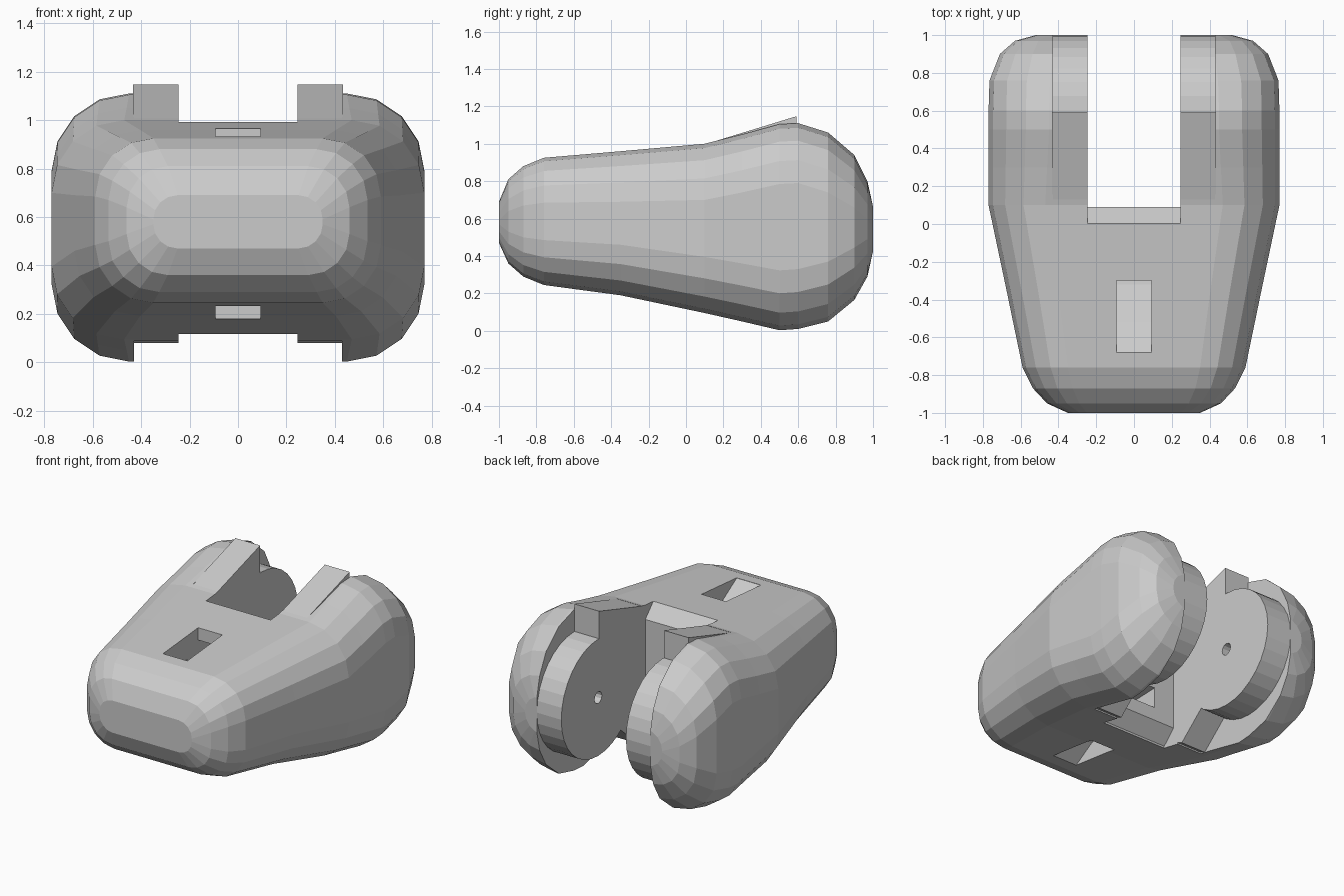
import bpy, bmesh, math
from mathutils import Matrix

if "Cube" in bpy.data.objects:
    bpy.data.objects.remove(bpy.data.objects["Cube"])


def make_object(name, bm):
    bmesh.ops.recalc_face_normals(bm, faces=bm.faces)
    mesh = bpy.data.meshes.new(name)
    bm.to_mesh(mesh)
    bm.free()
    obj = bpy.data.objects.new(name, mesh)
    bpy.context.collection.objects.link(obj)
    return obj


def loft(name, rings):
    bm = bmesh.new()
    loops = [[bm.verts.new(p) for p in ring] for ring in rings]
    n = len(loops[0])
    for a, b in zip(loops, loops[1:]):
        for i in range(n):
            j = (i + 1) % n
            bm.faces.new((a[i], a[j], b[j], b[i]))
    bm.faces.new(loops[0])
    bm.faces.new(loops[-1])
    return make_object(name, bm)


def prism(name, x0, x1, profile):
    """Extrude a (y, z) profile between x0 and x1."""
    return loft(name, [[(x, y, z) for y, z in profile] for x in (x0, x1)])


def cylinder(name, x0, x1, y, z, radius, sides):
    ring = [(y + radius * math.cos(2 * math.pi * i / sides),
             z + radius * math.sin(2 * math.pi * i / sides)) for i in range(sides)]
    return prism(name, x0, x1, ring)


def section(y, hw, z0, z1, r, steps=4):
    """Rounded rectangle across the body at depth y."""
    pts = []
    corners = [(hw - r, z1 - r, 0), (r - hw, z1 - r, 90),
               (r - hw, z0 + r, 180), (hw - r, z0 + r, 270)]
    for cx, cz, start in corners:
        for k in range(steps + 1):
            a = math.radians(start + 90 * k / steps)
            pts.append((cx + r * math.cos(a), y, cz + r * math.sin(a)))
    return pts


def boolean(target, tool, operation):
    mod = target.modifiers.new("bool", 'BOOLEAN')
    mod.operation = operation
    mod.solver = 'EXACT'
    mod.object = tool
    deps = bpy.context.evaluated_depsgraph_get()
    mesh = bpy.data.meshes.new_from_object(target.evaluated_get(deps))
    target.modifiers.clear()
    target.data = mesh
    bpy.data.objects.remove(tool)


# Rounded, tapered outer shell: y, half width, bottom, top, corner radius
body = loft("joint_body", [section(*s) for s in [
    (-1.00, .35, .47, .69, .10),
    (-0.95, .46, .36, .81, .17),
    (-0.87, .535, .29, .88, .21),
    (-0.76, .59, .245, .925, .24),
    (-0.35, .675, .19, .96, .27),
    (0.10, .77, .095, 1.00, .30),
    (0.30, .77, .05, 1.05, .31),
    (0.50, .77, .003, 1.105, .32),
    (0.60, .77, .01, 1.11, .32),
    (0.76, .765, .05, 1.06, .32),
    (0.90, .71, .165, .94, .28),
    (0.97, .63, .29, .80, .20),
    (1.00, .52, .42, .67, .12)]])

# Wide gap between the two fork cheeks
boolean(body, prism("gap_cutter", -.43, .43,
                    [(.13, -.5), (1.5, -.5), (1.5, 1.6), (.13, 1.6)]), 'DIFFERENCE')

# Inner webs with a stop at the top, and round pivot bosses
for s in (-1, 1):
    web = prism("web", s * .235, s * .433,
                [(.06, .90), (.12, 1.003), (.59, 1.147), (.59, .56),
                 (.42, .30), (.17, .08), (.06, .13)])
    boolean(body, web, 'UNION')
    boolean(body, cylinder("boss", s * .245, s * .47, .60, .56, .40, 32), 'UNION')

# Centre slot with bevelled end face
boolean(body, prism("slot_cutter", -.245, .245,
                    [(0, -.3), (0, .13), (.09, .22), (.09, .90), (0, .995),
                     (0, 1.4), (1.5, 1.4), (1.5, -.3)]), 'DIFFERENCE')

# Pivot pin hole
boolean(body, cylinder("pin_cutter", -.5, .5, .60, .56, .04, 12), 'DIFFERENCE')

# Curved tendon channels, one above and one below
channel = [(-.68, 1.2), (-.68, .93), (-.52, .83), (-.32, .75), (-.10, .71),
           (.20, .70), (.20, .84), (-.08, .85), (-.30, .88), (-.30, 1.2)]
lower = [(y, 1.155 - z) for y, z in channel]
for profile in (channel, lower):
    boolean(body, prism("channel_cutter", -.092, .092, profile), 'DIFFERENCE')
